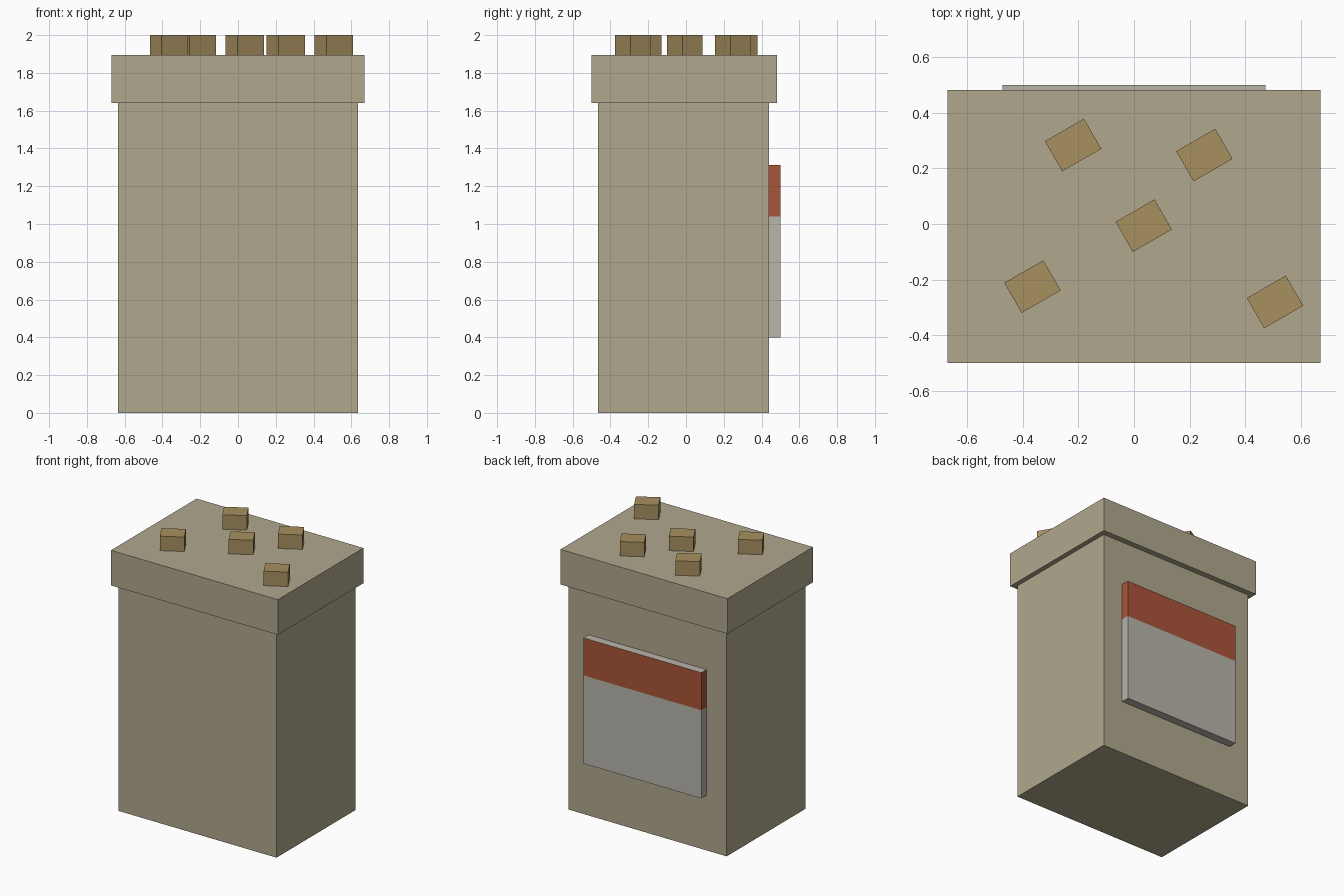
import bpy, bmesh, math
from mathutils import Matrix, Vector

if "Cube" in bpy.data.objects:
    bpy.data.objects.remove(bpy.data.objects["Cube"])


def material(name, rgb):
    # sRGB 0-255 to linear diffuse colour
    lin = [((c / 255 + 0.055) / 1.055) ** 2.4 for c in rgb]
    m = bpy.data.materials.new(name)
    m.diffuse_color = (*lin, 1)
    m.use_nodes = True
    m.node_tree.nodes["Principled BSDF"].inputs["Base Color"].default_value = m.diffuse_color
    return m


stone = material("khaki_stone", (176, 167, 141))
ochre = material("ochre", (167, 144, 95))
grey = material("label_grey", (185, 181, 171))
red = material("label_red", (170, 85, 57))


def box(name, lo, hi, mats, angle=0, cut_z=None):
    """Box between two corners, turned about its own vertical axis."""
    lo, hi = Vector(lo), Vector(hi)
    bm = bmesh.new()
    bmesh.ops.create_cube(bm, size=1, matrix=Matrix.Diagonal((*(hi - lo), 1)))
    centre = (lo + hi) / 2
    if cut_z is not None:
        # split the box and colour the upright faces above the cut
        z = cut_z - centre.z
        bmesh.ops.bisect_plane(bm, geom=bm.verts[:] + bm.edges[:] + bm.faces[:],
                               plane_co=(0, 0, z), plane_no=(0, 0, 1))
        bm.normal_update()
        for f in bm.faces:
            if f.calc_center_median().z > z and abs(f.normal.z) < 0.5:
                f.material_index = 1
    me = bpy.data.meshes.new(name)
    bm.to_mesh(me)
    bm.free()
    for m in mats:
        me.materials.append(m)
    ob = bpy.data.objects.new(name, me)
    ob.location = centre
    ob.rotation_euler.z = angle
    bpy.context.collection.objects.link(ob)
    return ob


# Main body and overhanging lid
box("body", (-0.635, -0.465, 0), (0.635, 0.44, 1.64), [stone])
box("lid", (-0.67, -0.50, 1.64), (0.67, 0.482, 1.895), [stone])

# Two-tone label panel on the back
box("label", (-0.473, 0.44, 0.40), (0.473, 0.50, 1.312), [grey, red], cut_z=1.04)

# Small turned blocks scattered on the lid
for i, (x, y) in enumerate([(-0.219, 0.284), (0.253, 0.248), (0.035, -0.006),
                            (-0.365, -0.225), (0.507, -0.280)]):
    box(f"top_block_{i + 1}", (x - 0.081, y - 0.0625, 1.895),
        (x + 0.081, y + 0.0625, 2.0), [ochre], math.radians(30))
